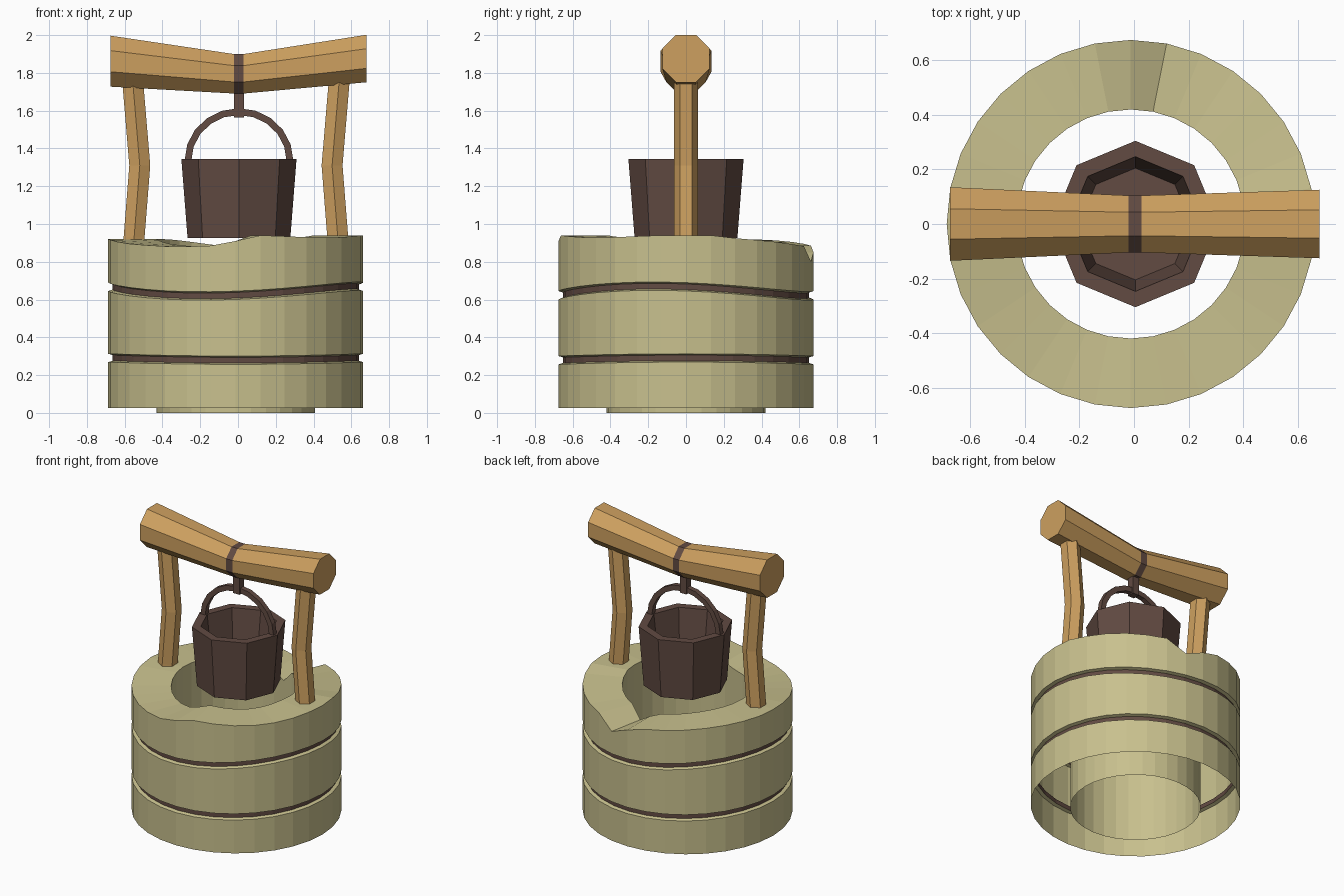
import bpy
import bmesh
from math import sin, cos, pi, radians

if "Cube" in bpy.data.objects:
    bpy.data.objects.remove(bpy.data.objects["Cube"], do_unlink=True)


def material(name, rgb):
    m = bpy.data.materials.new(name)
    m.use_nodes = True
    m.diffuse_color = (*rgb, 1)
    m.node_tree.nodes["Principled BSDF"].inputs["Base Color"].default_value = (*rgb, 1)
    return m


stone = material("pale stone", (0.58, 0.53, 0.27))
wood = material("golden wood", (0.61, 0.35, 0.115))
dark = material("dark brown", (0.122, 0.07, 0.055))


def loft(name, rings, mats, cap=True, second=()):
    """Skin a list of closed rings; spans listed in second get the second material."""
    bm = bmesh.new()
    loops = [[bm.verts.new(p) for p in ring] for ring in rings]
    n = len(loops[0])
    for s, (a, b) in enumerate(zip(loops, loops[1:])):
        for i in range(n):
            j = (i + 1) % n
            f = bm.faces.new((a[i], a[j], b[j], b[i]))
            f.material_index = 1 if s in second else 0
    if cap:
        bm.faces.new(loops[0])
        bm.faces.new(loops[-1])
    bmesh.ops.recalc_face_normals(bm, faces=bm.faces)
    mesh = bpy.data.meshes.new(name)
    bm.to_mesh(mesh)
    bm.free()
    for m in mats:
        mesh.materials.append(m)
    obj = bpy.data.objects.new(name, mesh)
    bpy.context.collection.objects.link(obj)
    return obj


def circle(n, r, x=0, y=0, z=0, turn=0):
    angles = [2 * pi * i / n + turn for i in range(n)]
    return [(x + r * cos(a), y + r * sin(a), z) for a in angles]


# Stone well: uneven rim, open underneath, two grooves holding dark hoops
SIDES = 32
R_OUT, R_HOOP, R_IN = 0.675, 0.652, 0.42
rim = [.94, .94, .925, .915, .905, .893, .883, .80,
       .85, .885, .895, .905, .913, .918, .92, .92,
       .92, .915, .905, .895, .888, .882, .88, .885,
       .91, .94, .935, .93, .928, .93, .935, .94]


def upper(a):
    return 0.645 + 0.026 * cos(2 * (a + radians(15)))


def lower(a):
    return 0.285 + 0.006 * cos(2 * a)


def wall(r, height):
    ring = []
    for i in range(SIDES):
        a = 2 * pi * i / SIDES
        ring.append((r * cos(a) - 0.012, r * sin(a), height(i, a)))
    return ring


rings = [wall(R_IN, lambda i, a: 0),
         wall(R_IN, lambda i, a: rim[i]),
         wall(R_OUT, lambda i, a: rim[i])]
for groove in (upper, lower):
    for r, dz in ((R_OUT, .022), (R_HOOP, .015), (R_HOOP, -.015), (R_OUT, -.022)):
        rings.append(wall(r, lambda i, a: groove(a) + dz))
rings.append(wall(R_OUT, lambda i, a: 0.025))
loft("stone_well", rings, (stone, dark), cap=False, second=(4, 8))


# Crossbeam: octagonal, narrow in the middle with a rope wrap
def beam_ring(x, z, r):
    return [(x, r * cos(a), z + r * sin(a))
            for a in (pi / 8 + k * pi / 4 for k in range(8))]


loft("crossbeam", [beam_ring(-.675, 1.862, .146), beam_ring(-.02, 1.795, .113),
                   beam_ring(.028, 1.795, .113), beam_ring(.68, 1.876, .136)],
     (wood, dark), second=(1,))

# Bent hexagonal posts
for name, side, shift in (("right_post", -1, 0), ("left_post", 1, -.022)):
    path = [(.55, .86), (.55, .93), (.52, 1.31), (.557, 1.75)]
    loft(name, [circle(6, .064, side * (x + shift), 0, z, pi / 6) for x, z in path], (wood,))

# Bucket with thick walls
loft("bucket", [circle(8, r, .005, 0, z) for r, z in
                ((.272, .925), (.305, 1.345), (.247, 1.345), (.205, .98))], (dark,))

# Arched bucket handle with square section
arch = []
for k in range(11):
    a = pi * k / 10
    arch.append([(.005 + (.27 + d) * cos(a), y, 1.335 + (.26 + d) * sin(a))
                 for d, y in ((-.018, -.018), (.018, -.018), (.018, .018), (-.018, .018))])
loft("bucket_handle", arch, (dark,))

# Short rope from beam to handle
loft("hanging_rope", [circle(4, .036, .005, 0, z, pi / 4) for z in (1.565, 1.72)], (dark,))
